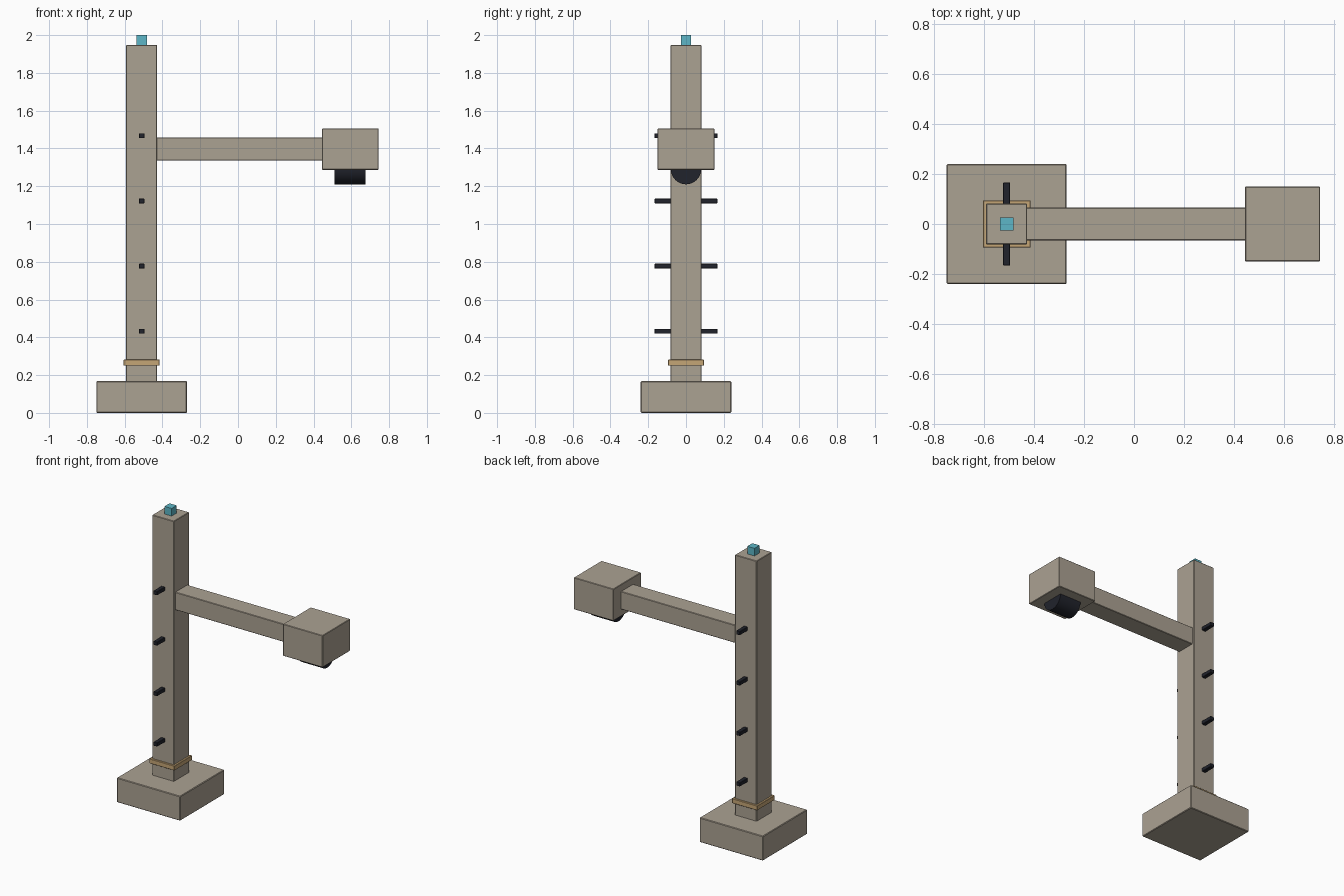
import bpy
import math

cube = bpy.data.objects.get("Cube")
if cube:
    bpy.data.objects.remove(cube, do_unlink=True)


def material(name, r, g, b):
    m = bpy.data.materials.new(name)
    m.use_nodes = True
    m.diffuse_color = (r, g, b, 1)
    m.node_tree.nodes["Principled BSDF"].inputs["Base Color"].default_value = (r, g, b, 1)
    return m


STONE = material("warm stone", 0.41, 0.36, 0.29)
BLACK = material("blue black", 0.015, 0.017, 0.025)
BRASS = material("tan brass", 0.56, 0.38, 0.18)
TEAL = material("teal", 0.11, 0.47, 0.57)
COLUMN_X = -0.51


def finish(obj, name, mat, bevel):
    obj.name = name
    obj.data.materials.append(mat)
    if bevel:
        mod = obj.modifiers.new("soft edges", "BEVEL")
        mod.width = bevel
        mod.segments = 1
    return obj


def box(name, mat, x, y, z, bevel=0.0):
    """Box from (min, max) ranges on each axis."""
    ranges = (x, y, z)
    bpy.ops.mesh.primitive_cube_add(size=1, location=[(a + b) / 2 for a, b in ranges])
    obj = bpy.context.object
    obj.scale = [b - a for a, b in ranges]
    bpy.ops.object.transform_apply(location=False, rotation=False, scale=True)
    return finish(obj, name, mat, bevel)


def around(centre, half):
    return (centre - half, centre + half)


# Foot block, column, collar and top light
box("base", STONE, around(COLUMN_X, 0.24), around(0, 0.24), (0, 0.168), 0.004)
box("column", STONE, around(COLUMN_X, 0.082), around(0, 0.082), (0.16, 1.948), 0.003)
box("collar", BRASS, around(COLUMN_X, 0.095), around(0, 0.095), (0.25, 0.282), 0.002)
box("top_light", TEAL, around(COLUMN_X, 0.027), around(0, 0.027), (1.94, 2.0))

# Climbing pegs through the column, sticking out front and back
for i in range(4):
    z = 0.432 + 0.345 * i
    box(f"climbing_peg_{i + 1}", BLACK, around(COLUMN_X, 0.014), around(0, 0.166),
        around(z, 0.013), 0.002)

# Side arm and the housing at its end
box("arm", STONE, (-0.44, 0.455), around(0, 0.066), (1.335, 1.457), 0.003)
box("head_housing", STONE, (0.445, 0.745), around(0, 0.15), (1.287, 1.505), 0.003)

# Round lens lying along the arm, half sunk in the housing
bpy.ops.mesh.primitive_cylinder_add(vertices=32, radius=0.08, depth=0.165,
                                    location=(0.593, 0, 1.29),
                                    rotation=(0, math.pi / 2, 0))
bpy.ops.object.shade_smooth_by_angle()
finish(bpy.context.object, "lens", BLACK, 0)
